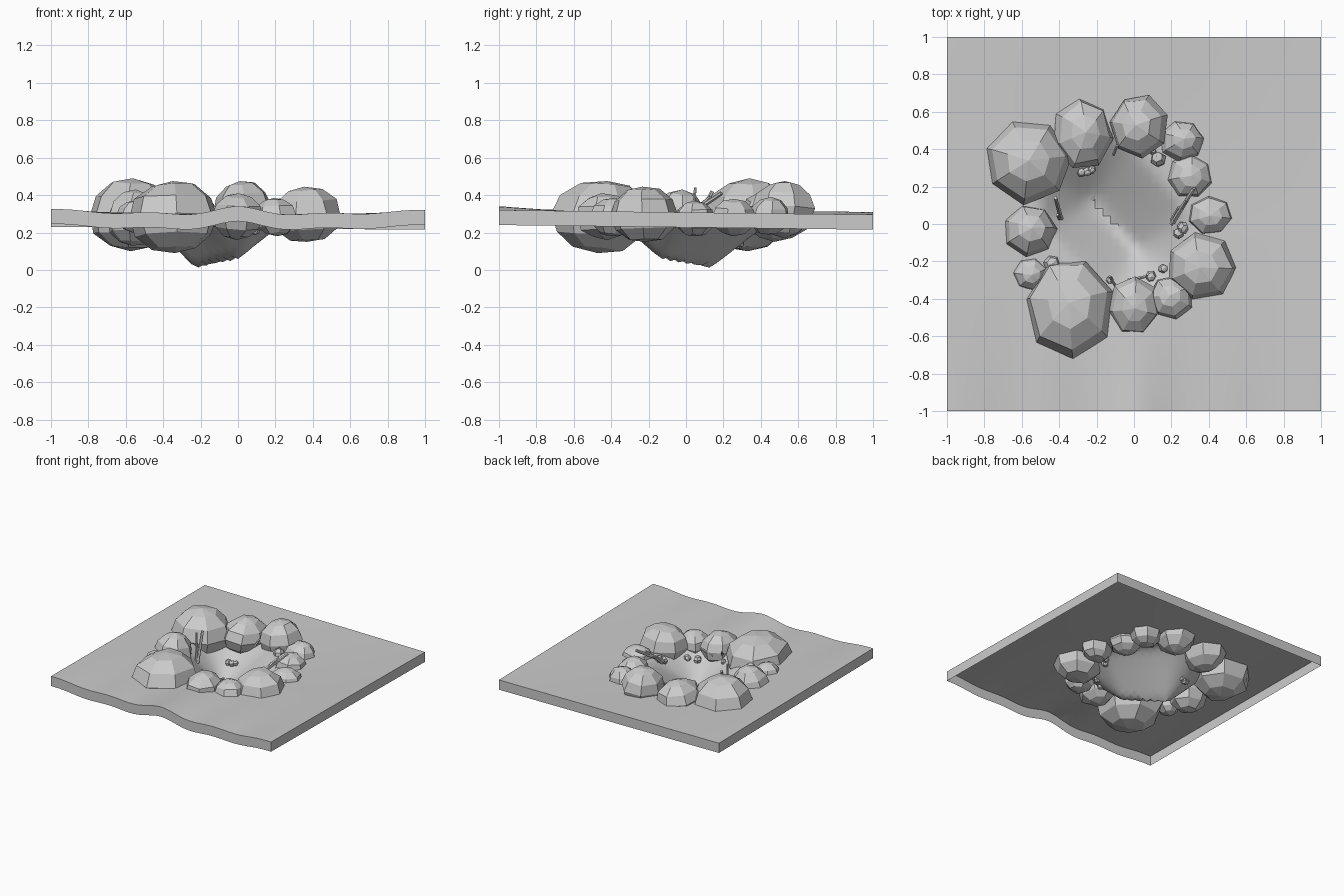
import bpy, bmesh, math, random
from mathutils import Vector, Matrix

if "Cube" in bpy.data.objects:
    bpy.data.objects.remove(bpy.data.objects["Cube"])

random.seed(4)

def finish(bm, name, smooth=False):
    bmesh.ops.recalc_face_normals(bm, faces=bm.faces)
    me = bpy.data.meshes.new(name)
    bm.to_mesh(me)
    bm.free()
    for p in me.polygons:
        p.use_smooth = smooth
    ob = bpy.data.objects.new(name, me)
    bpy.context.collection.objects.link(ob)
    return ob

# Ground: gently rolling sheet with a pond basin
def rolling(x, y):
    u, v = (x + 1) / 2, (y + 1) / 2
    corners = (.325*(1-u)*(1-v) + .32*u*(1-v) + .31*(1-u)*v + .295*u*v)
    front = max(0, -y) ** 2
    dip = -.018 * (1 - abs(x)) * math.cos(4 * math.pi * x) * -front
    swell = -.02 * math.cos(math.pi * x / 2) * math.cos(math.pi * y / 2)
    return corners + dip + swell - .025 * front * math.sin(math.pi * u * 2) ** 2

deep, shallow = Vector((-.22, .12)), Vector((0, -.13))

def height(x, y):
    p = Vector((x, y))
    axis = shallow - deep
    t = max(0, min(1, (p - deep).dot(axis) / axis.length_squared))
    d = p - (deep + axis * t)
    reach = .29 + (.1 * max(0, d.y) / d.length if d.length > 1e-5 else 0)
    k = min(1, d.length / reach)
    k = k * (1 + .15 * k * (1 - k))
    low = .002 + .055 * t
    return low + (rolling(x, y) - low) * min(1, k)

bm = bmesh.new()
bmesh.ops.create_grid(bm, x_segments=48, y_segments=48, size=1)
for v in bm.verts:
    v.co.z = height(v.co.x, v.co.y)
# Open-bottomed skirt
rim = [e for e in bm.edges if e.is_boundary]
ret = bmesh.ops.extrude_edge_only(bm, edges=rim)
for v in ret["geom"]:
    if isinstance(v, bmesh.types.BMVert):
        v.co.z -= .08
ground = finish(bm, "ground", True)
bpy.context.view_layer.objects.active = ground
ground.select_set(True)
bpy.ops.object.shade_smooth_by_angle(angle=math.radians(40))

# Boulders: faceted seven-sided lumps around the pond
def rock(name, x, y, rx, ry, bottom, top, segs=7, rings=6, tilt=0.12):
    bm = bmesh.new()
    bmesh.ops.create_uvsphere(bm, u_segments=segs, v_segments=rings, radius=1)
    rot = (Matrix.Rotation(random.uniform(0, 6), 3, 'Z'))
    lean = Matrix.Rotation(random.uniform(-tilt, tilt), 3, 'X') @ Matrix.Rotation(random.uniform(-tilt, tilt), 3, 'Y')
    for v in bm.verts:
        v.co = lean @ (rot @ v.co) * random.uniform(.97, 1.05)
    lo = [min(v.co[i] for v in bm.verts) for i in range(3)]
    hi = [max(v.co[i] for v in bm.verts) for i in range(3)]
    for v in bm.verts:
        n = [2 * (v.co[i] - lo[i]) / (hi[i] - lo[i]) - 1 for i in range(3)]
        v.co = (x + rx * n[0], y + ry * n[1], bottom + (top - bottom) * (n[2] + 1) / 2)
    return finish(bm, name)

boulders = [
    (-.345, -.46, .235, .26, .09, .475), (-.56, .325, .23, .225, .10, .49),
    (-.27, .485, .16, .185, .15, .44), (.025, .52, .155, .17, .17, .475),
    (.26, .44, .12, .11, .19, .39), (.30, .26, .12, .115, .18, .38),
    (.41, .05, .12, .105, .18, .37), (.365, -.225, .18, .18, .15, .445),
    (.195, -.395, .115, .115, .18, .385), (-.005, -.43, .135, .15, .16, .41),
    (-.56, -.27, .09, .09, .20, .37), (-.555, -.04, .145, .14, .13, .43),
]
for i, b in enumerate(boulders):
    rock(f"boulder_{i + 1}", *b)

# Pebbles tucked along the shore
pebbles = [(-.44, -.215, .045), (-.28, .275, .025), (-.25, .28, .025), (-.225, .29, .02),
           (.13, .345, .04), (.09, -.28, .03), (.155, -.24, .025), (.24, -.05, .03),
           (.26, -.02, .03), (.10, .39, .02), (-.13, -.3, .02)]
for i, (x, y, r) in enumerate(pebbles):
    z = height(x, y) + .01
    rock(f"pebble_{i + 1}", x, y, r, r, z - r, z + r, 6, 4, .5)

# Twigs: thin six-sided tapering sticks
def twig(name, a, b, r):
    a, b = Vector(a), Vector(b)
    bm = bmesh.new()
    m = Matrix.Translation((a + b) / 2) @ (b - a).to_track_quat('Z', 'Y').to_matrix().to_4x4()
    bmesh.ops.create_cone(bm, cap_ends=True, segments=6, radius1=r, radius2=r * .8,
                          depth=(b - a).length, matrix=m)
    finish(bm, name)

twigs = [
    ((-.39, .03, .20), (-.42, .14, .42), .013), ((-.40, .03, .22), (-.41, .05, .44), .010),
    ((.21, .01, .29), (.32, .19, .41), .014), ((.20, .0, .28), (.28, .13, .39), .012),
    ((.20, .02, .27), (.24, .09, .35), .010), ((-.03, -.30, .27), (.07, -.28, .32), .010),
    ((-.10, -.33, .29), (-.13, -.28, .34), .009), ((-.11, .37, .28), (-.09, .42, .34), .009),
]
for i, t in enumerate(twigs):
    twig(f"twig_{i + 1}", *t)
